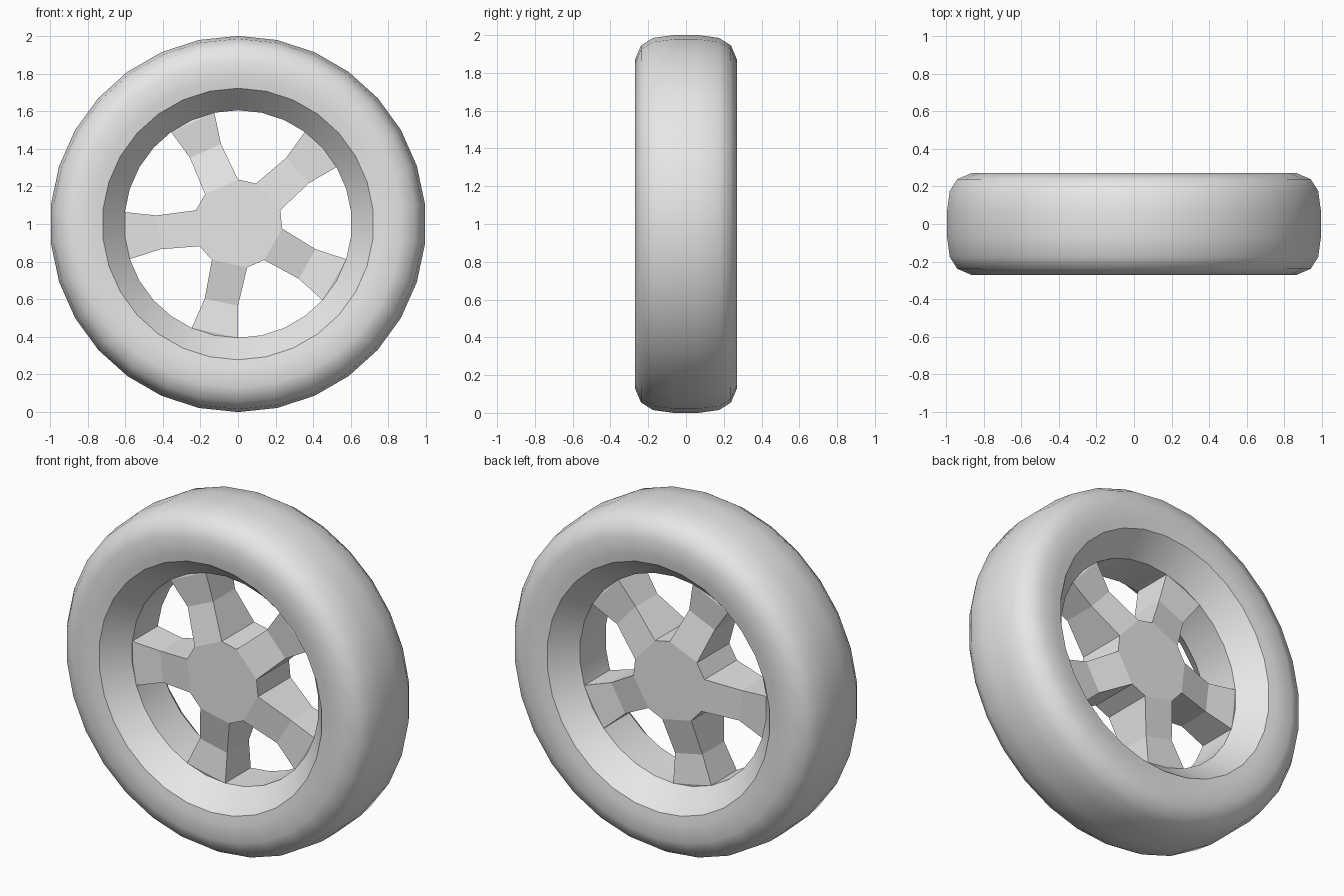
import bpy
import bmesh
from math import cos, sin, radians

if "Cube" in bpy.data.objects:
    bpy.data.objects.remove(bpy.data.objects["Cube"])

SIDES = 30
SPOKES = 5
FIRST_SPOKE = 42

grey = bpy.data.materials.new("light grey")
grey.use_nodes = True
colour = (0.8, 0.8, 0.8, 1)
grey.diffuse_color = colour
grey.node_tree.nodes["Principled BSDF"].inputs["Base Color"].default_value = colour


def polar(r, degrees, y):
    """Point around the axle, which runs along y at height 1."""
    a = radians(degrees)
    return (r * cos(a), y, 1 + r * sin(a))


def finish(name, bm, smooth_angle=None):
    mesh = bpy.data.meshes.new(name)
    bm.to_mesh(mesh)
    bm.free()
    mesh.materials.append(grey)
    obj = bpy.data.objects.new(name, mesh)
    bpy.context.collection.objects.link(obj)
    if smooth_angle:
        bpy.ops.object.select_all(action='DESELECT')
        obj.select_set(True)
        bpy.context.view_layer.objects.active = obj
        bpy.ops.object.shade_smooth_by_angle(angle=radians(smooth_angle))
    return obj


def lathe(name, profile, smooth_angle):
    """Spin (radius, y) points around the axle."""
    bm = bmesh.new()
    rings = [[bm.verts.new(polar(r, 90 + k * 360 / SIDES, y)) for k in range(SIDES)]
             for r, y in profile]
    for a, b in zip(rings, rings[1:]):
        for k in range(SIDES):
            n = (k + 1) % SIDES
            bm.faces.new((a[k], a[n], b[n], b[k]))
    return finish(name, bm, smooth_angle)


def loft(name, sections):
    """Closed flat-faced solid through matching loops of points."""
    bm = bmesh.new()
    loops = [[bm.verts.new(p) for p in s] for s in sections]
    for a, b in zip(loops, loops[1:]):
        for k in range(len(a)):
            n = (k + 1) % len(a)
            bm.faces.new((a[k], a[n], b[n], b[k]))
    bm.faces.new(loops[0])
    bm.faces.new(loops[-1])
    bmesh.ops.recalc_face_normals(bm, faces=bm.faces)
    return finish(name, bm)


# Tyre: rounded tread and nearly flat sidewalls
half = [(0.722, 0.255), (0.77, 0.262), (0.87, 0.27),
        (0.945, 0.238), (0.985, 0.175), (1.0, 0.065)]
lathe("tyre", half + [(r, -y) for r, y in reversed(half)], 38)

# Rim: cones on both sides meeting a narrow inner band
lathe("rim", [(0.722, -0.255), (0.605, -0.118), (0.605, 0.118), (0.722, 0.255)], 30)

# Hub: ten-sided block with wide faces at the spoke roots
centres = [FIRST_SPOKE + i * 360 / SPOKES for i in range(SPOKES)]
corners = [c + s for c in centres for s in (-24, 24)]
loft("hub", [[polar(0.236, a, y) for a in corners] for y in (-0.15, 0.15)])

# Spokes: waisted bars, (radius, half angle, half depth) from hub into rim
stations = [(0.236, 24, 0.15), (0.435, 12, 0.1), (0.605, 12, 0.118), (0.635, 12, 0.11)]
for i, c in enumerate(centres):
    loft(f"spoke_{i + 1}",
         [[polar(r, c - w, -d), polar(r, c + w, -d), polar(r, c + w, d), polar(r, c - w, d)]
          for r, w, d in stations])
